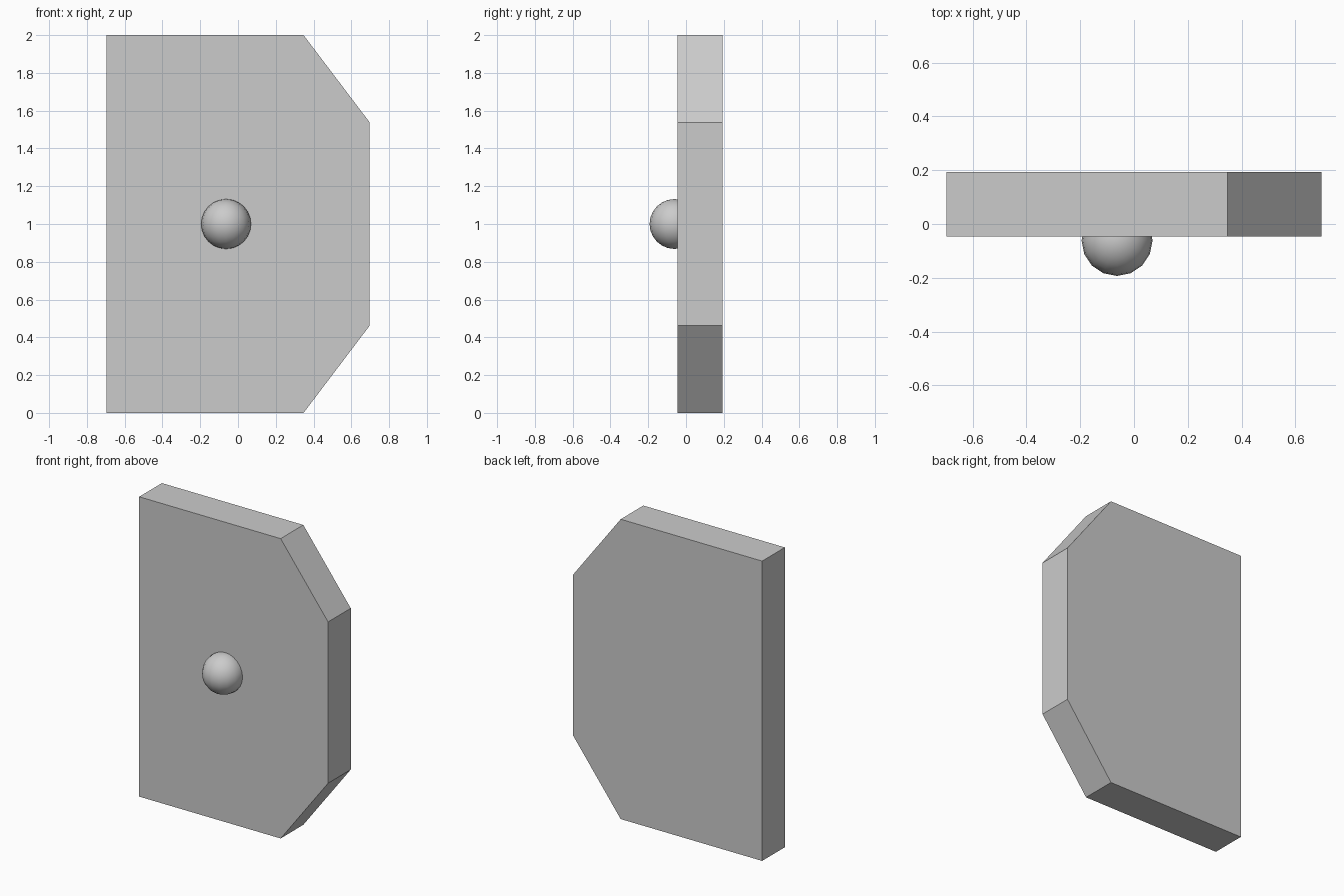
import bpy
import bmesh
from mathutils import Vector

if "Cube" in bpy.data.objects:
    bpy.data.objects.remove(bpy.data.objects["Cube"])


def add_object(name, bm):
    mesh = bpy.data.meshes.new(name)
    bm.to_mesh(mesh)
    bm.free()
    obj = bpy.data.objects.new(name, mesh)
    bpy.context.collection.objects.link(obj)
    return obj


# Panel: rectangle with two clipped corners on the right, extruded front to back
FRONT, BACK = -0.046, 0.193
profile = [(-0.697, 0), (0.347, 0), (0.697, 0.462),
           (0.697, 1.538), (0.347, 2), (-0.697, 2)]
bm = bmesh.new()
face = bm.faces.new([bm.verts.new((x, FRONT, z)) for x, z in profile])
ext = bmesh.ops.extrude_face_region(bm, geom=[face])
moved = [g for g in ext["geom"] if isinstance(g, bmesh.types.BMVert)]
bmesh.ops.translate(bm, verts=moved, vec=Vector((0, BACK - FRONT, 0)))
bmesh.ops.recalc_face_normals(bm, faces=bm.faces)
add_object("panel", bm)

# Round knob, partly sunk into the front of the panel
bm = bmesh.new()
bmesh.ops.create_uvsphere(bm, u_segments=16, v_segments=12, radius=0.132)
for f in bm.faces:
    f.smooth = True
knob = add_object("knob", bm)
knob.location = (-0.063, -0.061, 1.0)
